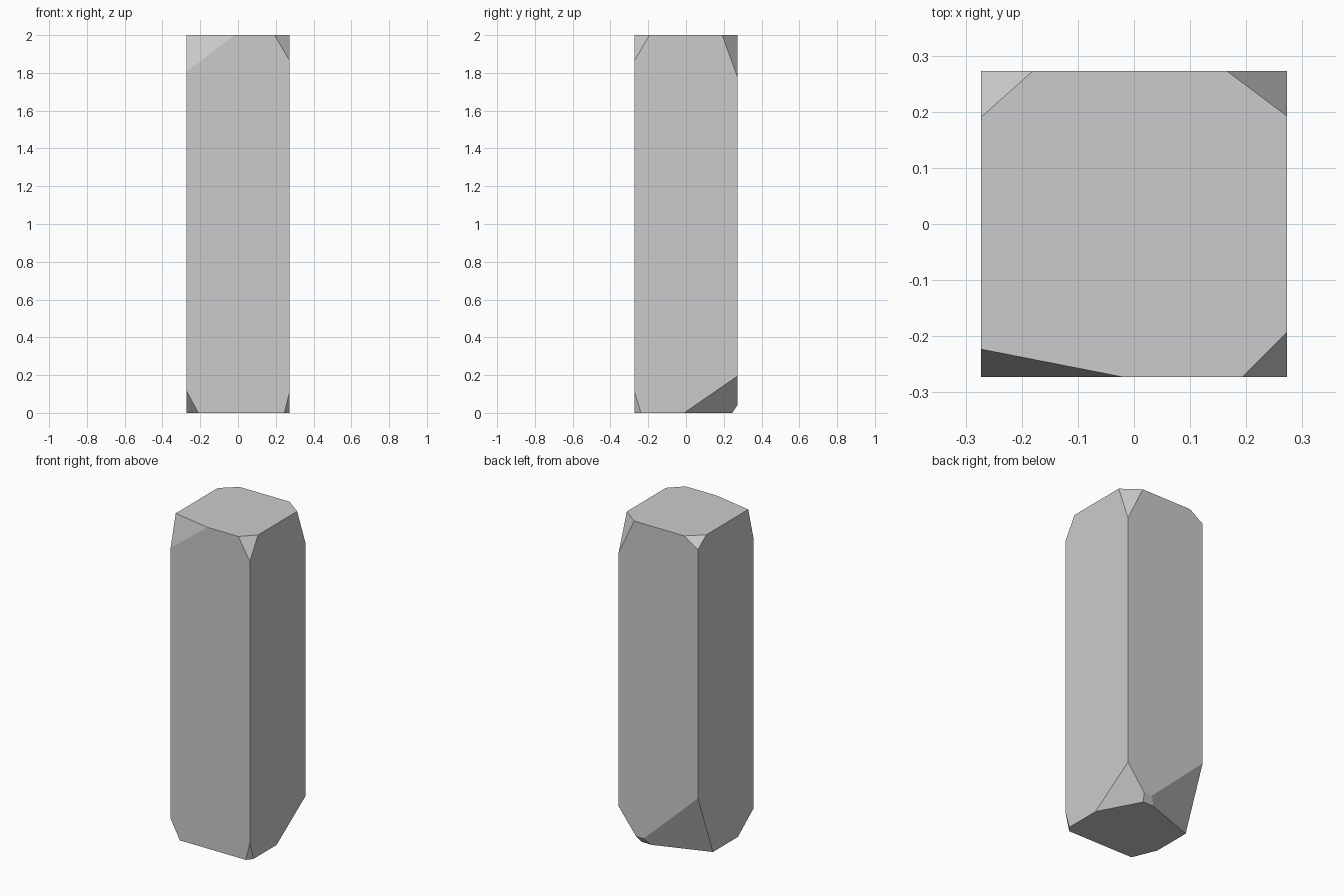
import bpy, bmesh
from mathutils import Vector

if "Cube" in bpy.data.objects:
    bpy.data.objects.remove(bpy.data.objects["Cube"])

HALF, HEIGHT = 0.273, 2.0


def slice_off(bm, point, normal):
    """Remove everything on the outer side of a plane and cap the cut."""
    geom = bm.verts[:] + bm.edges[:] + bm.faces[:]
    cut = bmesh.ops.bisect_plane(bm, geom=geom, dist=1e-6, plane_co=point,
                                 plane_no=normal, clear_outer=True)
    edges = [g for g in cut["geom_cut"] if isinstance(g, bmesh.types.BMEdge)]
    bmesh.ops.contextual_create(bm, geom=edges)


# Square pillar body
bm = bmesh.new()
bmesh.ops.create_cube(bm, size=1)
bmesh.ops.scale(bm, vec=(2 * HALF, 2 * HALF, HEIGHT), verts=bm.verts)
bmesh.ops.translate(bm, vec=(0, 0, HEIGHT / 2), verts=bm.verts)

# Chipped corners: (side x, side y, top?) and chip length along x, y, z
chips = [
    ((-1, -1, 1), (0.255, 0.050, 0.195)),
    ((1, -1, 1), (0.080, 0.080, 0.135)),
    ((1, 1, 1), (0.108, 0.081, 0.225)),
    ((-1, 1, 1), (0.093, 0.083, 0.061)),
    ((-1, -1, -1), (0.063, 0.152, 0.118)),
    ((1, -1, -1), (0.028, 0.035, 0.113)),
    ((1, 1, -1), (0.151, 0.283, 0.195)),
    ((-1, 1, -1), (0.416, 0.148, 0.390)),
]
for (sx, sy, sz), (dx, dy, dz) in chips:
    corner = Vector((sx * HALF, sy * HALF, HEIGHT if sz > 0 else 0))
    slice_off(bm, corner - Vector((sx * dx, 0, 0)),
              Vector((sx / dx, sy / dy, sz / dz)).normalized())

# Small chamfer on the short edge left between the two rear bottom chips
slice_off(bm, Vector((0, HALF - 0.028, 0)),
          Vector((0, 1 / 0.028, -1 / 0.043)).normalized())

bmesh.ops.recalc_face_normals(bm, faces=bm.faces)
mesh = bpy.data.meshes.new("chipped_pillar")
bm.to_mesh(mesh)
bm.free()
pillar = bpy.data.objects.new("chipped_pillar", mesh)
bpy.context.collection.objects.link(pillar)
